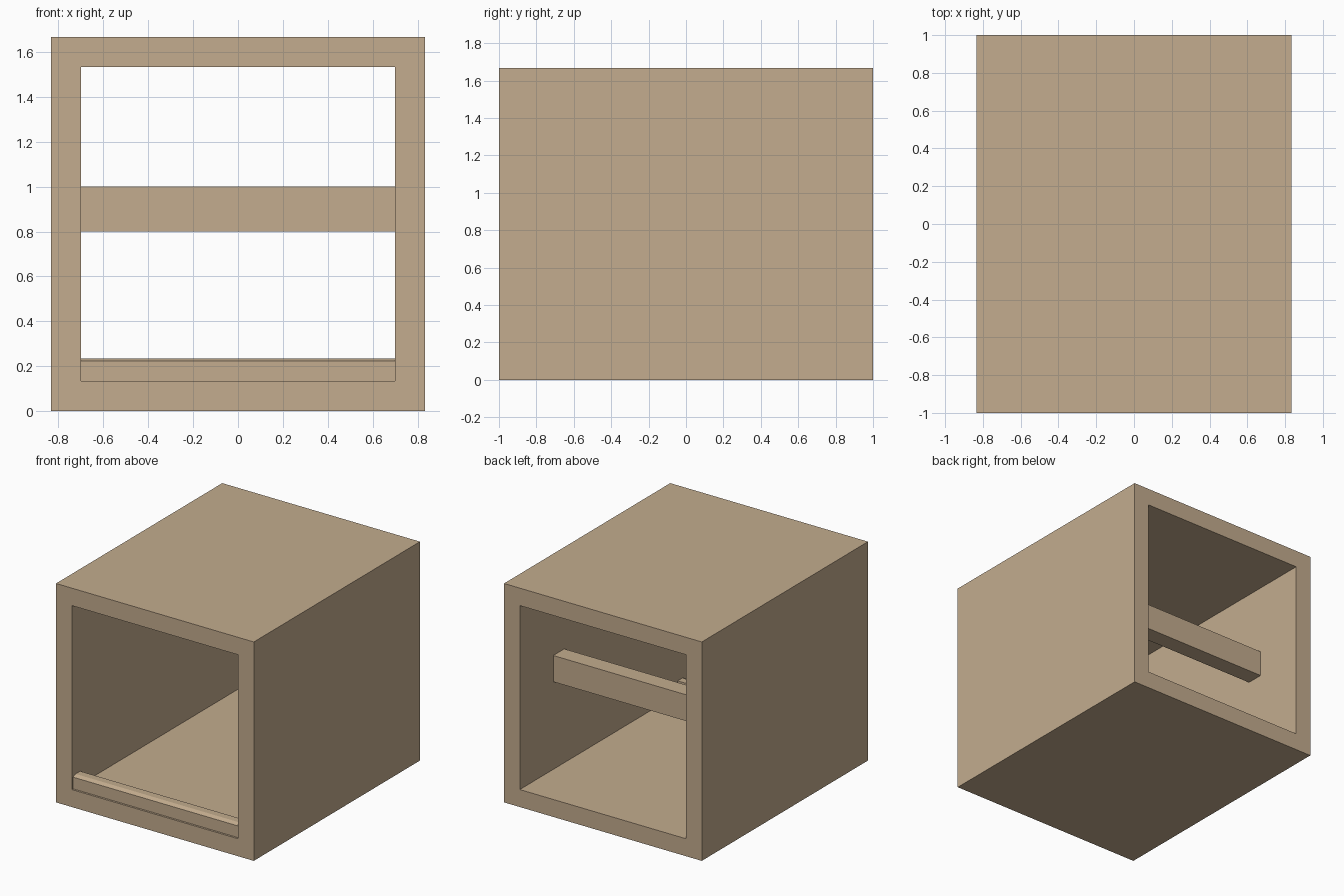
import bpy

if "Cube" in bpy.data.objects:
    bpy.data.objects.remove(bpy.data.objects["Cube"])

wood = bpy.data.materials.new("light_tan_wood")
wood.diffuse_color = (0.546, 0.413, 0.271, 1)
wood.use_nodes = True
wood.node_tree.nodes["Principled BSDF"].inputs["Base Color"].default_value = wood.diffuse_color


def make(name, verts, faces):
    mesh = bpy.data.meshes.new(name)
    mesh.from_pydata(verts, [], faces)
    mesh.materials.append(wood)
    obj = bpy.data.objects.new(name, mesh)
    bpy.context.collection.objects.link(obj)
    return obj


def bar(name, profile, half):
    """Extrude a (y, z) profile along x, from -half to half."""
    n = len(profile)
    verts = [(x, y, z) for x in (-half, half) for y, z in profile]
    faces = [(i, i + n, (i + 1) % n + n, (i + 1) % n) for i in range(n)]
    faces += [tuple(range(n)), tuple(range(2 * n - 1, n - 1, -1))]
    return make(name, verts, faces)


# Open box sleeve: outer and inner rings at front and back
W, H, T = 0.833, 1.667, 0.133
outer = [(-W, 0), (W, 0), (W, H), (-W, H)]
inner = [(-W + T, T), (W - T, T), (W - T, H - T), (-W + T, H - T)]
verts = [(x, y, z) for y in (-1, 1) for ring in (outer, inner) for x, z in ring]
faces = []
for i in range(4):
    j = (i + 1) % 4
    faces += [(i, j, j + 4, i + 4),                # front rim
              (j + 8, i + 8, i + 12, j + 12),      # back rim
              (j, i, i + 8, j + 8),                # outer wall
              (i + 4, j + 4, j + 12, i + 12)]      # inner wall
make("open_box_body", verts, faces)

# Low front lip with a sloped leading edge
bar("front_lip", [(-0.985, T), (-0.9, T), (-0.9, 0.235),
                  (-0.955, 0.235), (-0.985, 0.222)], W - T)

# Cross rail set in from the back opening
bar("rear_rail", [(0.465, 0.8), (0.597, 0.8), (0.597, 1.0), (0.465, 1.0)], W - T)
